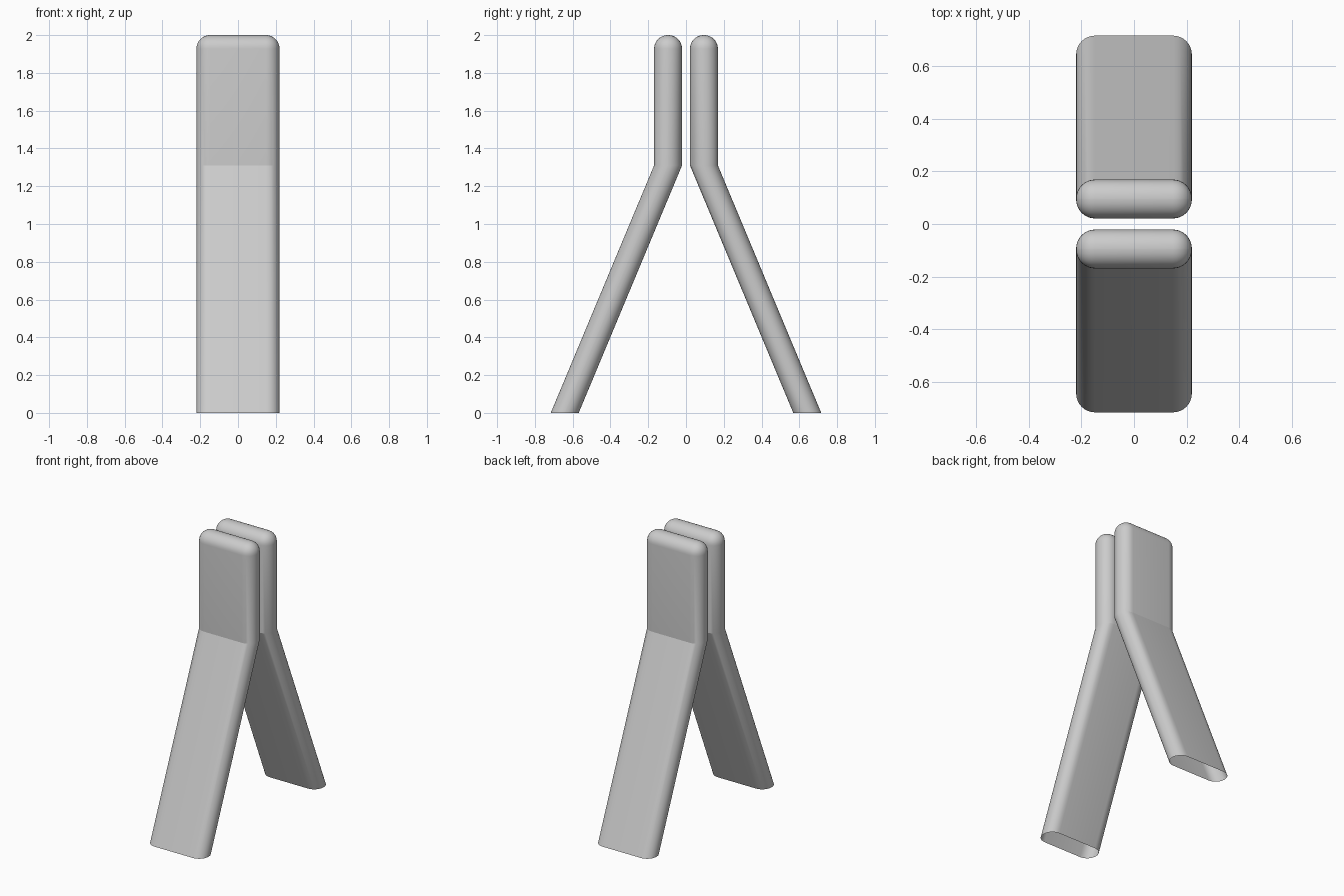
import bpy
import bmesh
from math import pi, radians
from mathutils import Matrix, Vector

cube = bpy.data.objects.get("Cube")
if cube:
    bpy.data.objects.remove(cube, do_unlink=True)

WIDTH, THICK, HEIGHT = 0.44, 0.148, 2.0
RADIUS = 0.072
BEND_Z = 1.31      # height where the leg starts to splay
SPLAY = 0.547      # outward shift at the floor
OFFSET = 0.095     # centre of the upright part from the middle

grey = bpy.data.materials.new("light_grey")
grey.use_nodes = True
colour = (0.6, 0.6, 0.6, 1)
grey.diffuse_color = colour
grey.node_tree.nodes["Principled BSDF"].inputs["Base Color"].default_value = colour


def splayed_leg(name, turn):
    bm = bmesh.new()
    bmesh.ops.create_cube(bm, size=1, matrix=Matrix.Translation((0, OFFSET, HEIGHT / 2))
                          @ Matrix.Diagonal((WIDTH, THICK, HEIGHT, 1)))
    # Round the uprights and the top, leaving the foot as a clean outline
    edges = [e for e in bm.edges if any(v.co.z > 1 for v in e.verts)]
    bmesh.ops.bevel(bm, geom=edges, offset=RADIUS, offset_type='OFFSET',
                    segments=8, profile=0.5, affect='EDGES', clamp_overlap=True)
    # Hollow open foot
    foot = [f for f in bm.faces if all(v.co.z < 0.001 for v in f.verts)]
    bmesh.ops.delete(bm, geom=foot, context='FACES_ONLY')
    # Cut a ring at the bend and slide the lower part outwards
    bmesh.ops.bisect_plane(bm, geom=bm.verts[:] + bm.edges[:] + bm.faces[:],
                           plane_co=Vector((0, 0, BEND_Z)), plane_no=Vector((0, 0, 1)))
    for v in bm.verts:
        v.co.y += SPLAY * max(0, 1 - v.co.z / BEND_Z)
    bmesh.ops.rotate(bm, verts=bm.verts, cent=(0, 0, 0), matrix=Matrix.Rotation(turn, 3, 'Z'))
    mesh = bpy.data.meshes.new(name)
    bm.to_mesh(mesh)
    bm.free()
    mesh.materials.append(grey)
    leg = bpy.data.objects.new(name, mesh)
    bpy.context.collection.objects.link(leg)
    # Smooth rounding with a crisp crease at the bend
    bpy.ops.object.select_all(action='DESELECT')
    leg.select_set(True)
    bpy.context.view_layer.objects.active = leg
    bpy.ops.object.shade_smooth_by_angle(angle=radians(18))


splayed_leg("back_leg", 0)
splayed_leg("front_leg", pi)
